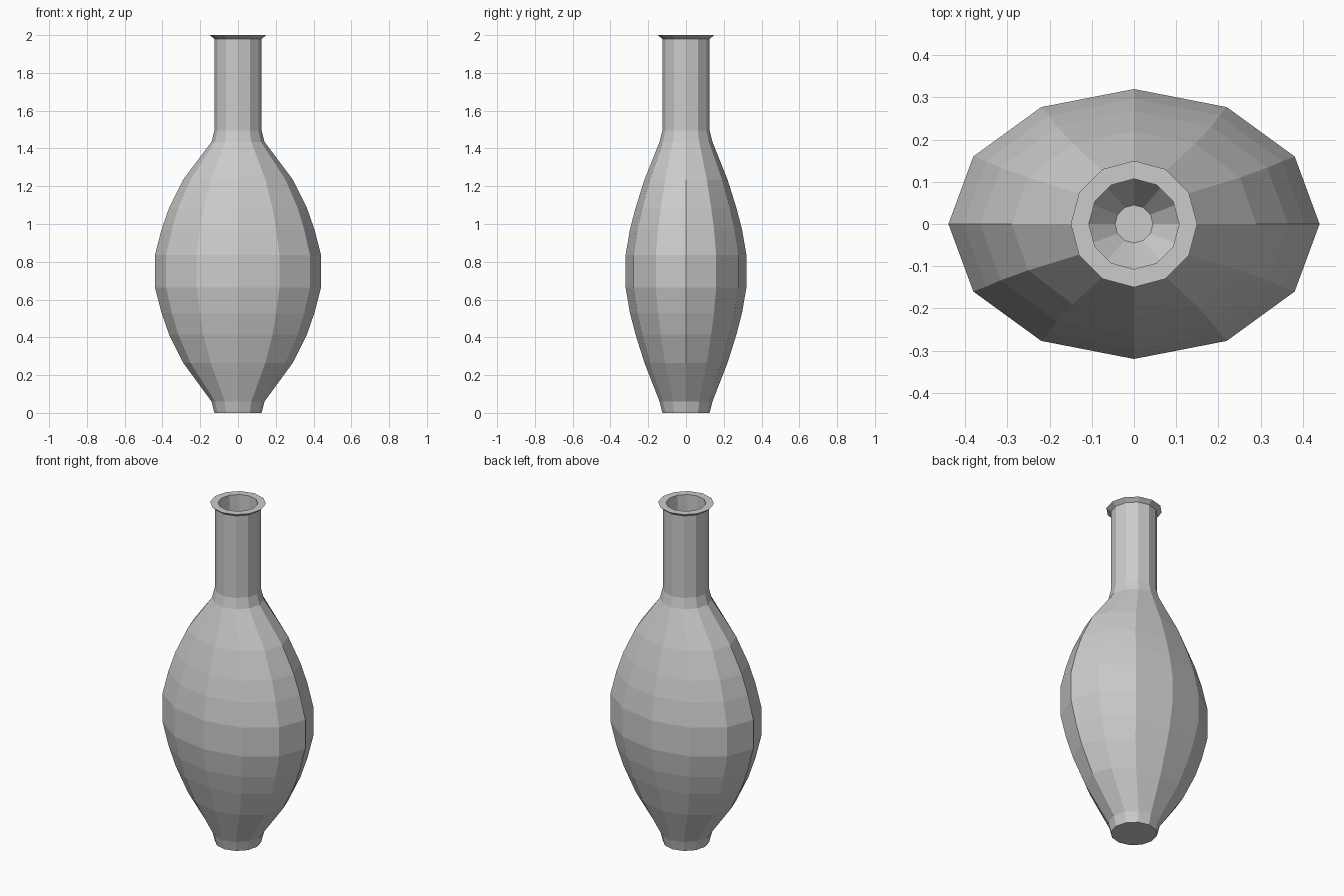
import bpy
import bmesh
from math import cos, sin, tau

cube = bpy.data.objects.get("Cube")
if cube:
    bpy.data.objects.remove(cube, do_unlink=True)

SIDES = 12

# Rings as (x radius, y radius, height): outer wall from foot to lip
outer = [
    (0.125, 0.125, 0), (0.14, 0.14, 0.06), (0.29, 0.22, 0.265),
    (0.365, 0.267, 0.415), (0.405, 0.297, 0.53), (0.44, 0.32, 0.665),
    (0.44, 0.32, 0.835), (0.405, 0.297, 0.97), (0.365, 0.267, 1.085),
    (0.29, 0.22, 1.235), (0.14, 0.14, 1.435), (0.125, 0.125, 1.495),
    (0.125, 0.125, 1.98), (0.15, 0.15, 2),
]
# Inner wall from the mouth down to the small floor
inner = [(0.107, 0.107, 2), (0.107, 0.107, 1.48)]
inner += [(rx - 0.04, ry - 0.04, z) for rx, ry, z in reversed(outer[2:10])]
inner += [(0.045, 0.045, 0.06)]

clay = bpy.data.materials.new("grey clay")
clay.use_nodes = True
colour = (0.6, 0.6, 0.6, 1)
clay.diffuse_color = colour
clay.node_tree.nodes["Principled BSDF"].inputs["Base Color"].default_value = colour


def loft(name, rings):
    """Bridge a stack of elliptical rings and cap both ends."""
    bm = bmesh.new()
    loops = [[bm.verts.new((rx * cos(tau * i / SIDES), ry * sin(tau * i / SIDES), z))
              for i in range(SIDES)] for rx, ry, z in rings]
    for low, high in zip(loops, loops[1:]):
        for i in range(SIDES):
            j = (i + 1) % SIDES
            bm.faces.new((low[i], low[j], high[j], high[i]))
    bm.faces.new(reversed(loops[0]))
    bm.faces.new(loops[-1])
    mesh = bpy.data.meshes.new(name)
    bm.to_mesh(mesh)
    bm.free()
    mesh.materials.append(clay)
    obj = bpy.data.objects.new(name, mesh)
    bpy.context.collection.objects.link(obj)
    return obj


# Hollow vase: flat faceted body, neck, flared lip and inner cavity
loft("vase", outer + inner)
